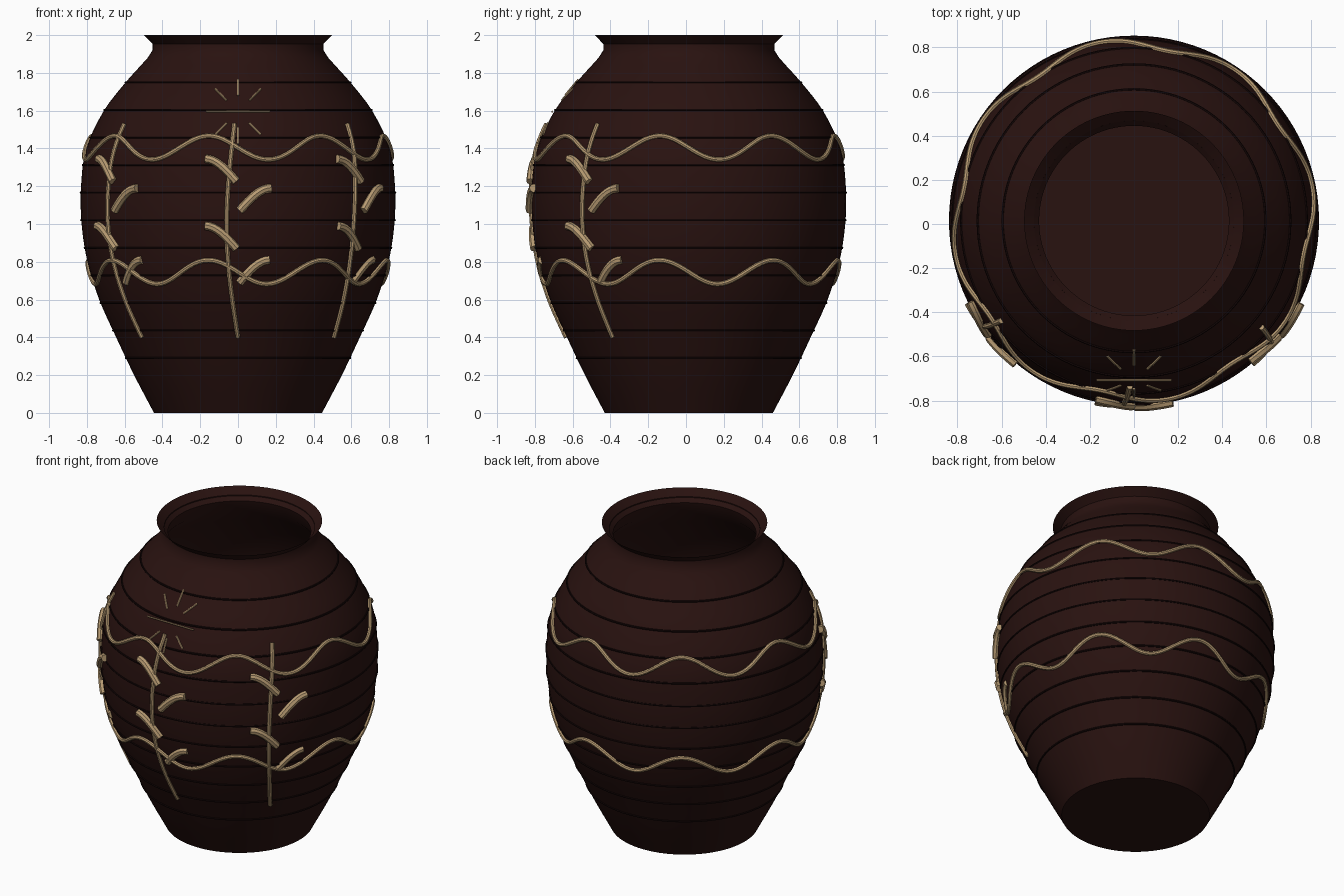
import bpy, bmesh
from math import sin, cos, pi, radians, hypot

cube = bpy.data.objects.get("Cube")
if cube:
    bpy.data.objects.remove(cube, do_unlink=True)

CY = 0.015      # depth of the vase axis


def material(name, color):
    m = bpy.data.materials.new(name)
    m.use_nodes = True
    m.diffuse_color = (*color, 1)
    m.node_tree.nodes["Principled BSDF"].inputs["Base Color"].default_value = (*color, 1)
    return m


CLAY = material("dark brown clay", (0.022, 0.006, 0.005))
GROOVE = material("shadow brown", (0.007, 0.002, 0.002))
TAN = material("tan slip", (0.48, 0.33, 0.17))

# Outer silhouette: height, radius
PROFILE = [(0, 0.445), (0.2, 0.55), (0.4, 0.645), (0.6, 0.735), (0.8, 0.797),
           (1.0, 0.828), (1.2, 0.831), (1.4, 0.803), (1.6, 0.71), (1.75, 0.595),
           (1.85, 0.505), (1.9, 0.463), (1.94, 0.448), (1.97, 0.46), (2.0, 0.498)]


def slope(i):
    a, b = PROFILE[max(i - 1, 0)], PROFILE[min(i + 1, len(PROFILE) - 1)]
    return (b[1] - a[1]) / (b[0] - a[0])


def radius(z):
    """Smooth outer radius of the vase at height z."""
    i = 0
    while i < len(PROFILE) - 2 and z > PROFILE[i + 1][0]:
        i += 1
    (z0, r0), (z1, r1) = PROFILE[i], PROFILE[i + 1]
    h = z1 - z0
    t = (z - z0) / h
    return ((1 + 2 * t) * (1 - t) ** 2 * r0 + t * (1 - t) ** 2 * h * slope(i)
            + t * t * (3 - 2 * t) * r1 + t * t * (t - 1) * h * slope(i + 1))


def on_surface(angle, z, lift=0.0):
    """Point on the vase wall; angle runs from the front toward +x."""
    r = radius(z) + lift
    return (r * sin(angle), CY - r * cos(angle), z)


def lathe(name, pts, mat, closed=False, segments=96):
    bm = bmesh.new()
    rings = []
    for r, z in pts:
        if r == 0:
            rings.append([bm.verts.new((0, CY, z))] * segments)
        else:
            rings.append([bm.verts.new((r * cos(2 * pi * k / segments),
                                        CY + r * sin(2 * pi * k / segments), z))
                          for k in range(segments)])
    pairs = list(zip(rings, rings[1:]))
    if closed:
        pairs.append((rings[-1], rings[0]))
    for a, b in pairs:
        for k in range(segments):
            n = (k + 1) % segments
            quad = list(dict.fromkeys((a[k], a[n], b[n], b[k])))
            bm.faces.new(quad)
    bmesh.ops.recalc_face_normals(bm, faces=bm.faces)
    me = bpy.data.meshes.new(name)
    bm.to_mesh(me)
    bm.free()
    return finish(name, me, mat)


def finish(name, me, mat):
    ob = bpy.data.objects.new(name, me)
    bpy.context.collection.objects.link(ob)
    me.materials.clear()
    me.materials.append(mat)
    bpy.ops.object.select_all(action="DESELECT")
    ob.select_set(True)
    bpy.context.view_layer.objects.active = ob
    bpy.ops.object.shade_smooth_by_angle(angle=radians(40))
    return ob


def tube(name, pts, thick, cyclic=False):
    """Round clay cord swept along points."""
    cu = bpy.data.curves.new(name, "CURVE")
    cu.dimensions = "3D"
    cu.bevel_depth = thick
    cu.bevel_resolution = 2
    cu.use_fill_caps = True
    sp = cu.splines.new("POLY")
    sp.points.add(len(pts) - 1)
    for p, co in zip(sp.points, pts):
        p.co = (*co, 1)
    sp.use_cyclic_u = cyclic
    temp = bpy.data.objects.new(name + " path", cu)
    bpy.context.collection.objects.link(temp)
    dg = bpy.context.evaluated_depsgraph_get()
    me = bpy.data.meshes.new_from_object(temp.evaluated_get(dg))
    bpy.data.objects.remove(temp, do_unlink=True)
    return finish(name, me, TAN)


# Hollow body: base, outer wall, flared lip, inner wall, floor
STEPS = 50
outer = [(radius(2 * i / STEPS), 2 * i / STEPS) for i in range(STEPS + 1)]
inner = [(0.43, 1.93)] + [(radius(z) - 0.05, z) for z in
                          (1.85, 1.75, 1.6, 1.4, 1.2, 1.0, 0.8, 0.6, 0.4, 0.2, 0.08)]
lathe("vase_body", [(0, 0)] + outer + inner + [(0, 0.08)], CLAY)

# Fine throwing rings around the wall
for i in range(11):
    z = 0.29 + 0.146 * i
    r, t = radius(z), 0.006
    lathe(f"throwing_ring_{i + 1}",
          [(r + t * cos(k * pi / 3), z + t * sin(k * pi / 3)) for k in range(6)],
          GROOVE, closed=True)

# Two wavy cords
for name, mid in (("upper", 1.404), ("lower", 0.745)):
    pts = []
    for k in range(192):
        a = 2 * pi * k / 192
        pts.append(on_surface(a, mid - 0.063 * sin(8 * a), 0.004))
    tube(name + "_wavy_cord", pts, 0.013, cyclic=True)

# Three plant sprigs: leaf side, stem-end height, wall lift
LEAVES = [(-1, 1.225, 0.008), (1, 1.07, 0.008), (-1, 0.87, 0.006), (1, 0.69, -0.006)]
for side, centre in (("right", -0.9), ("front", 0.0), ("left", 0.9)):
    stem = []
    for k in range(25):
        t = k / 24
        bend = -0.06 * sin(pi * t ** 0.9) - 0.025 * t
        stem.append(on_surface(centre + bend, 0.4 + 1.13 * t, 0.004))
    tube(side + "_sprig_stem", stem, 0.013)
    for n, (way, z, lift) in enumerate(LEAVES):
        pts = []
        for k in range(9):
            t = k / 8
            pts.append(on_surface(centre + way * (0.01 + 0.2 * t),
                                  z + 0.12 * sin(t * pi / 2), lift))
        tube(f"{side}_sprig_leaf_{n + 1}", pts, 0.023)

# Starburst above the front sprig
tube("star_bar", [(-0.17, -0.708, 1.595), (0.17, -0.708, 1.595)], 0.005)
for n in range(8):
    a = n * pi / 4
    if n % 4 == 0:
        continue
    pts = []
    for k in range(5):
        d = 0.085 + 0.085 * k / 4
        x, z = d * cos(a), 1.595 + d * sin(a)
        pts.append((x, CY - (radius(z) ** 2 - x * x) ** 0.5 - 0.002, z))
    tube(f"star_ray_{n}", pts, 0.006)
